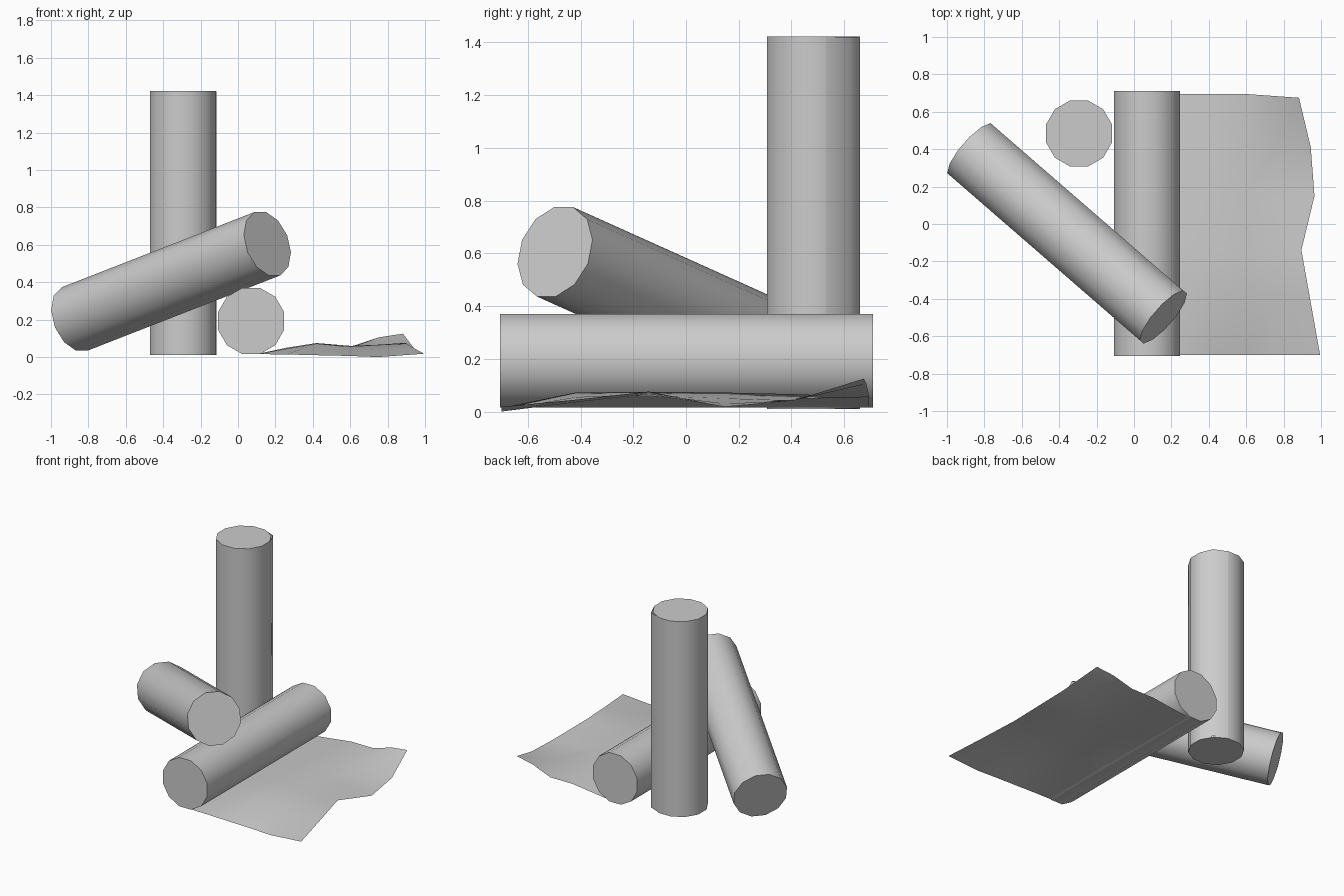
import bpy, bmesh, math
from mathutils import Vector, Matrix

if "Cube" in bpy.data.objects:
    bpy.data.objects.remove(bpy.data.objects["Cube"])

R = 0.183  # corner radius of a 12-sided roll


def finish(name, bm):
    mesh = bpy.data.meshes.new(name)
    bm.to_mesh(mesh)
    bm.free()
    obj = bpy.data.objects.new(name, mesh)
    bpy.context.collection.objects.link(obj)
    bpy.ops.object.select_all(action='DESELECT')
    obj.select_set(True)
    bpy.context.view_layer.objects.active = obj
    bpy.ops.object.shade_smooth_by_angle(angle=math.radians(50))
    return obj


def roll(name, start, end):
    """Closed 12-sided roll between two points, flat side up."""
    a, b = Vector(start), Vector(end)
    bm = bmesh.new()
    rot = (b - a).to_track_quat('Z', 'Y').to_matrix().to_4x4()
    turn = Matrix.Rotation(math.radians(15), 4, 'Z')
    bmesh.ops.create_cone(bm, cap_ends=True, segments=12, radius1=R, radius2=R,
                          depth=(b - a).length,
                          matrix=Matrix.Translation((a + b) / 2) @ rot @ turn)
    return finish(name, bm)


# Three paper rolls: standing, lying, leaning on the lying one
roll("standing_roll", (-0.294, 0.484, 0.01), (-0.294, 0.484, 1.423))
roll("lying_roll", (0.07, -0.705, 0.193), (0.07, 0.71, 0.193))
roll("leaning_roll", (-0.873, 0.397, 0.204), (0.157, -0.497, 0.606))

# Loose paper edge on the standing roll
bm = bmesh.new()
strip = []
for deg, r in ((75, R), (45, R + 0.012), (15, R + 0.001)):
    t = math.radians(deg)
    x, y = -0.294 + r * math.cos(t), 0.484 + r * math.sin(t)
    strip.append([bm.verts.new((x, y, z)) for z in (0.012, 1.421)])
for p, q in zip(strip, strip[1:]):
    bm.faces.new((p[0], p[1], q[1], q[0]))
finish("paper_edge", bm)

# Unrolled wavy sheet: per row (y, outer edge x, heights from roll to outer edge)
cols = (0.10, 0.26, 0.42, 0.60, 0.75)
rows = (
    (-0.70, 0.995, (0.016, 0.014, 0.010, 0.006, 0.000, 0.018)),
    (-0.42, 0.945, (0.016, 0.045, 0.072, 0.055, 0.035, 0.045)),
    (-0.14, 0.895, (0.016, 0.050, 0.075, 0.060, 0.066, 0.076)),
    (0.15, 0.965, (0.016, 0.045, 0.072, 0.050, 0.030, 0.018)),
    (0.41, 0.945, (0.016, 0.040, 0.066, 0.048, 0.042, 0.042)),
    (0.695, 0.882, (0.016, 0.035, 0.055, 0.055, 0.105, 0.125)),
)
bm = bmesh.new()
grid = []
for y, edge, heights in rows:
    line = []
    for x, z in zip(cols + (edge,), heights):
        yy = y - 0.02 * max(0, x - 0.6) / 0.28 if y > 0.6 else y
        line.append(bm.verts.new((x, yy, z)))
    grid.append(line)
for p, q in zip(grid, grid[1:]):
    for i in range(5):
        bm.faces.new((p[i], p[i + 1], q[i + 1], q[i]))
finish("unrolled_sheet", bm)
